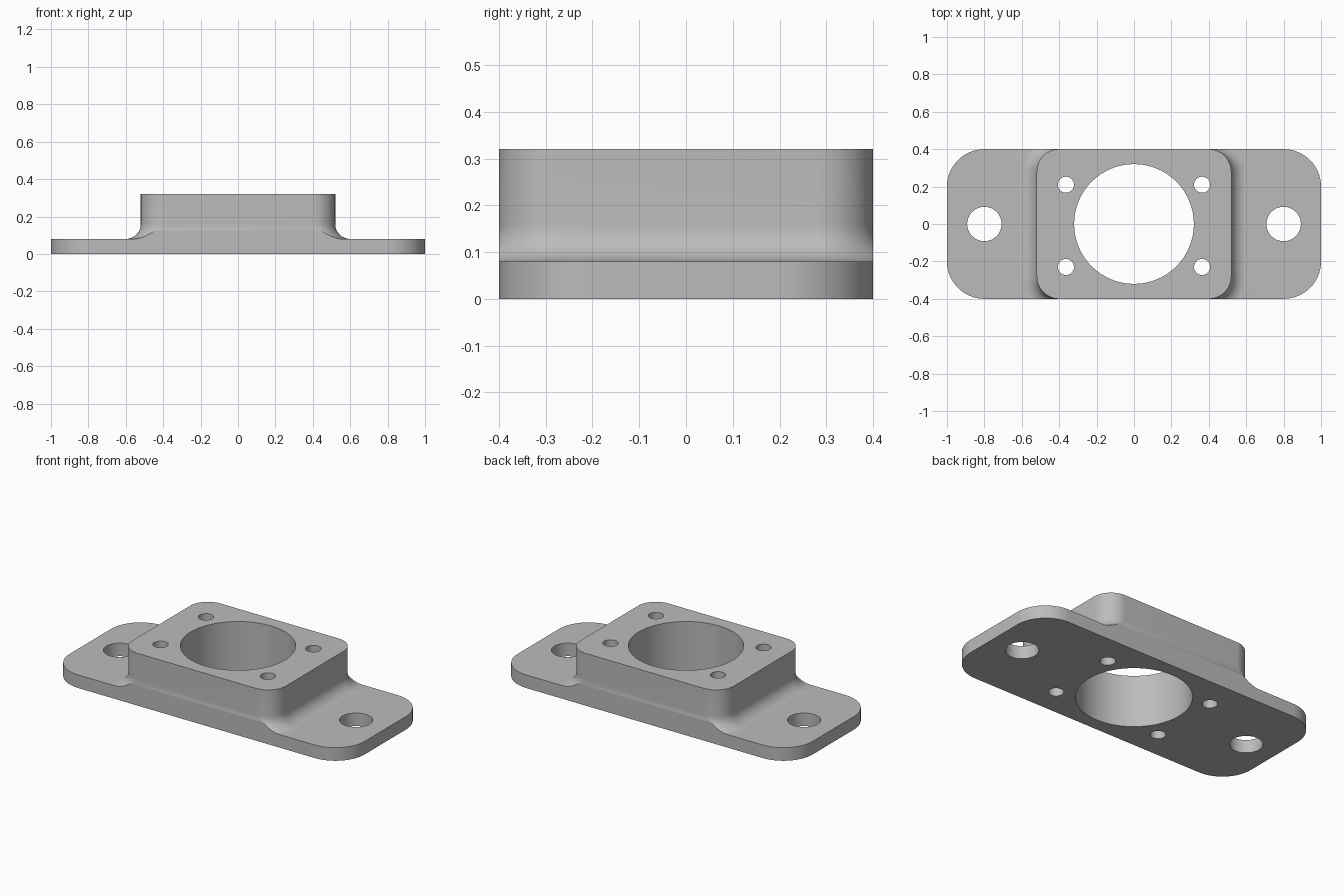
import bpy, bmesh
from math import pi, sin, cos, asin, radians

if "Cube" in bpy.data.objects:
    bpy.data.objects.remove(bpy.data.objects["Cube"])

HALF_Y = 0.4
PLATE_Z, TOP_Z = 0.08, 0.32
FILLET = 0.08

grey = bpy.data.materials.new("plain grey")
grey.use_nodes = True
colour = (0.5, 0.5, 0.5, 1)
grey.diffuse_color = colour
grey.node_tree.nodes["Principled BSDF"].inputs["Base Color"].default_value = colour


def outline(half_x, radius, grow=0.0, steps=24):
    """Rounded rectangle grown outwards but held flush with the long sides."""
    sweep = asin(radius / (radius + grow))
    arc = [(half_x - radius + (radius + grow) * cos(sweep * i / steps),
            HALF_Y - radius + (radius + grow) * sin(sweep * i / steps))
           for i in range(steps + 1)]
    back = arc + [(-x, y) for x, y in reversed(arc)]
    return back + [(-x, -y) for x, y in back]


def loft(name, layers):
    """Solid through a stack of (outline, height) layers."""
    bm = bmesh.new()
    rings = [[bm.verts.new((x, y, z)) for x, y in pts] for pts, z in layers]
    for low, high in zip(rings, rings[1:]):
        for i in range(len(low)):
            j = (i + 1) % len(low)
            bm.faces.new((low[i], low[j], high[j], high[i]))
    bm.faces.new(rings[0][::-1])
    bm.faces.new(rings[-1])
    bmesh.ops.recalc_face_normals(bm, faces=bm.faces)
    mesh = bpy.data.meshes.new(name)
    bm.to_mesh(mesh)
    bm.free()
    mesh.materials.append(grey)
    obj = bpy.data.objects.new(name, mesh)
    bpy.context.collection.objects.link(obj)
    return obj


def combine(target, tool, operation):
    """Apply an exact boolean and discard the tool."""
    mod = target.modifiers.new(operation.lower(), 'BOOLEAN')
    mod.operation, mod.object, mod.solver = operation, tool, 'EXACT'
    bpy.context.view_layer.objects.active = target
    bpy.ops.object.modifier_apply(modifier=mod.name)
    bpy.data.objects.remove(tool)


# Flange plate with large corner radii
bracket = loft("flanged_mount", [(outline(1.0, 0.2), 0), (outline(1.0, 0.2), PLATE_Z)])

# Raised block flaring into the plate through a concave fillet
layers = [(outline(0.52, 0.12, FILLET), PLATE_Z / 2)]
for i in range(13):
    a = pi / 2 * i / 12
    layers.append((outline(0.52, 0.12, FILLET * (1 - sin(a))),
                   PLATE_Z + FILLET * (1 - cos(a))))
layers.append((outline(0.52, 0.12), TOP_Z))
combine(bracket, loft("raised_block", layers), 'UNION')

# Central bore, flange bolt holes and small screw holes
holes = [(0, 0, 0.32, 96)]
for side in (-1, 1):
    holes.append((side * 0.8, 0, 0.092, 48))
    holes += [(side * 0.364, y, 0.043, 32) for y in (0.21, -0.23)]
for x, y, radius, sides in holes:
    bpy.ops.mesh.primitive_cylinder_add(vertices=sides, radius=radius, depth=1,
                                        location=(x, y, 0.2))
    cutter = bpy.context.object
    cutter.hide_render = True
    cutter.data.materials.append(grey)
    combine(bracket, cutter, 'DIFFERENCE')

# Smooth curves with crisp rims
bpy.ops.object.select_all(action='DESELECT')
bracket.select_set(True)
bpy.context.view_layer.objects.active = bracket
bpy.ops.object.shade_smooth_by_angle(angle=radians(30))
